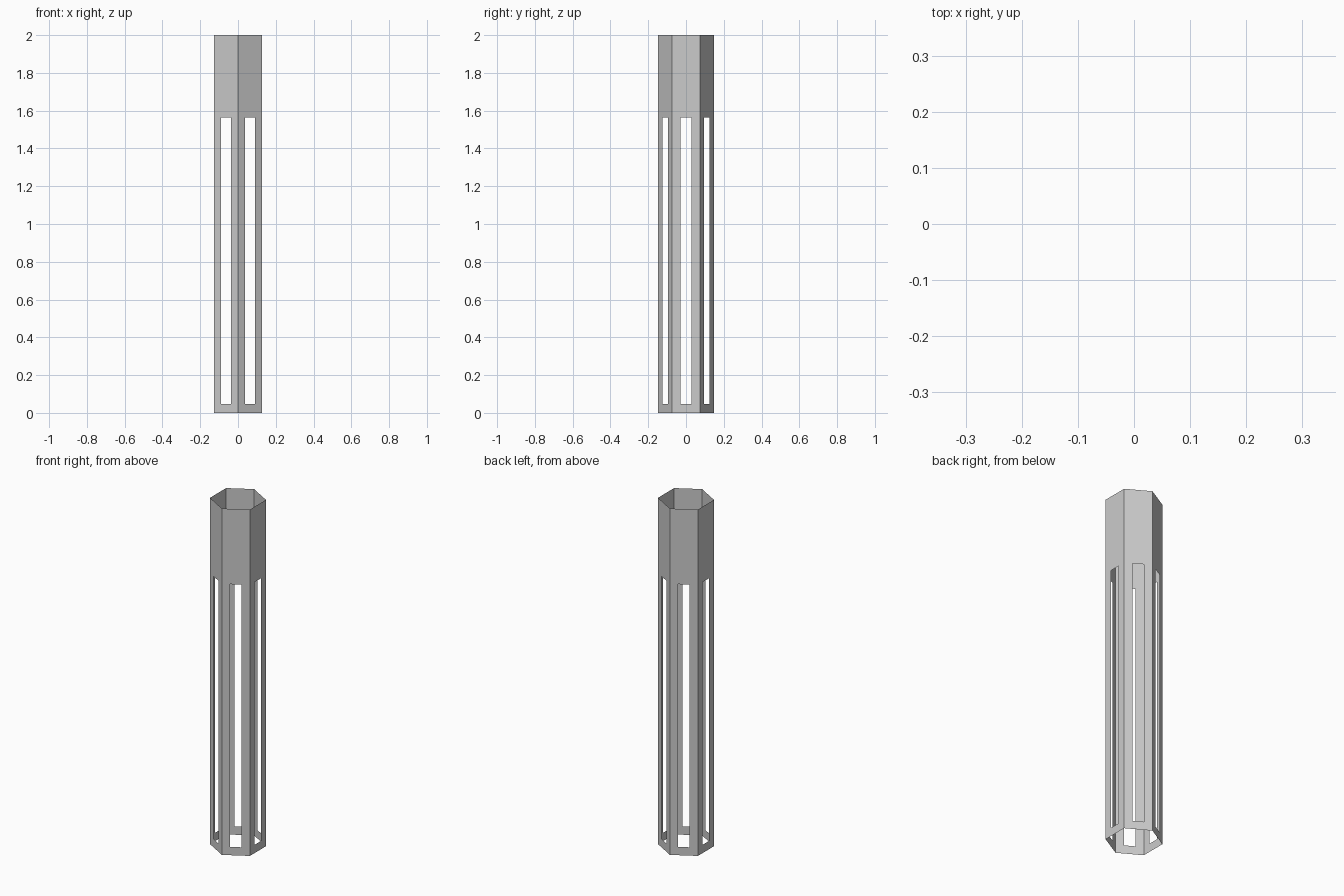
import bpy, bmesh
from math import pi, sin, cos
from mathutils import Vector

if "Cube" in bpy.data.objects:
    bpy.data.objects.remove(bpy.data.objects["Cube"])

R = 0.147                          # corner radius of the hexagon
SIDE = R                           # hexagon side equals its radius
HALF_SLOT = 0.03
HEIGHTS = [0.0, 0.048, 1.565, 2.0]  # base, slot bottom, slot top, rim

# Points of the outline: corner, slot edge, slot edge for each side
outline = []
for i in range(6):
    a = Vector((R * cos(pi / 6 + i * pi / 3), R * sin(pi / 6 + i * pi / 3), 0))
    b = Vector((R * cos(pi / 2 + i * pi / 3), R * sin(pi / 2 + i * pi / 3), 0))
    for t in (0, 0.5 - HALF_SLOT / SIDE, 0.5 + HALF_SLOT / SIDE):
        outline.append(a.lerp(b, t))

# Thin open hexagonal sleeve with a tall slot in every side
bm = bmesh.new()
rings = [[bm.verts.new((p.x, p.y, z)) for p in outline] for z in HEIGHTS]
n = len(outline)
for row in range(3):
    for c in range(n):
        if row == 1 and c % 3 == 1:
            continue               # slot opening
        d = (c + 1) % n
        bm.faces.new((rings[row][c], rings[row][d], rings[row + 1][d], rings[row + 1][c]))

mesh = bpy.data.meshes.new("slotted_hex_tube")
bm.to_mesh(mesh)
bm.free()
bpy.context.collection.objects.link(bpy.data.objects.new("slotted_hex_tube", mesh))
